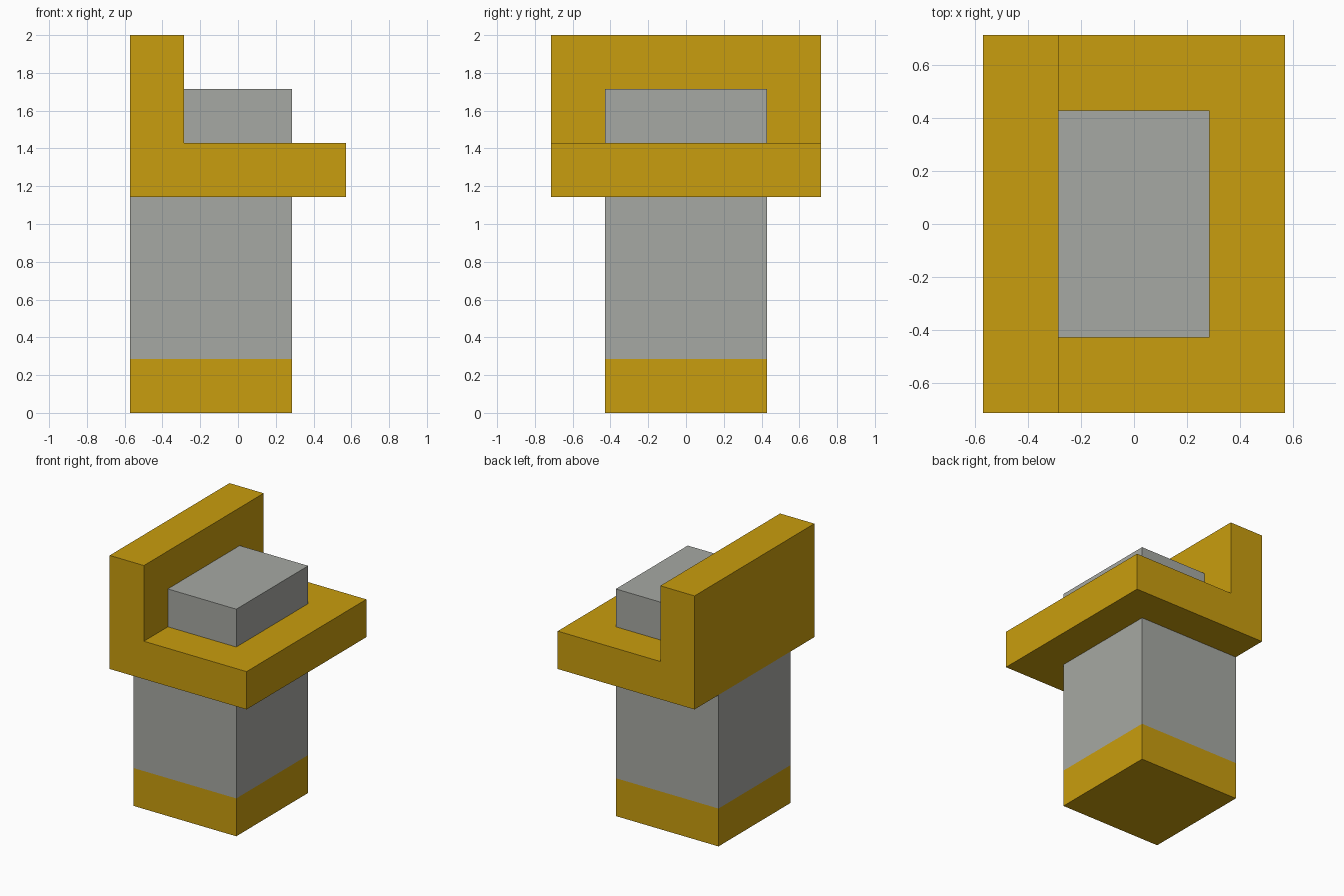
import bpy, bmesh
from mathutils import Vector

if "Cube" in bpy.data.objects:
    bpy.data.objects.remove(bpy.data.objects["Cube"])

U = 2 / 7  # modular unit: the model is seven units tall


def material(name, rgb):
    m = bpy.data.materials.new(name)
    m.diffuse_color = (*rgb, 1)
    m.use_nodes = True
    m.node_tree.nodes["Principled BSDF"].inputs["Base Color"].default_value = m.diffuse_color
    return m


gold = material("golden_yellow", (0.584, 0.337, 0.0044))
grey = material("stone_grey", (0.384, 0.394, 0.366))


def prism(name, profile, half_width, mats, cut_z=None):
    """Extrude an x-z profile (in units) along y; optionally split its colour at a height."""
    bm = bmesh.new()
    face = bm.faces.new([bm.verts.new((x * U, -half_width * U, z * U)) for x, z in profile])
    ext = bmesh.ops.extrude_face_region(bm, geom=[face], use_keep_orig=True)
    new_verts = [g for g in ext["geom"] if isinstance(g, bmesh.types.BMVert)]
    bmesh.ops.translate(bm, verts=new_verts, vec=Vector((0, 2 * half_width * U, 0)))
    if cut_z is not None:
        bmesh.ops.bisect_plane(bm, geom=bm.verts[:] + bm.edges[:] + bm.faces[:],
                               plane_co=(0, 0, cut_z * U), plane_no=(0, 0, 1))
        for f in bm.faces:
            f.material_index = int(f.calc_center_median().z > cut_z * U)
    bmesh.ops.recalc_face_normals(bm, faces=bm.faces[:])
    me = bpy.data.meshes.new(name)
    bm.to_mesh(me)
    bm.free()
    for m in mats:
        me.materials.append(m)
    ob = bpy.data.objects.new(name, me)
    bpy.context.collection.objects.link(ob)
    return ob


def rect(x0, x1, z0, z1):
    return [(x0, z0), (x1, z0), (x1, z1), (x0, z1)]


# Column with a golden foot band
prism("column", rect(-2, 1, 0, 4), 1.5, [gold, grey], cut_z=1)
# L-shaped brim: flat plate with an upright wall
prism("brim_and_wall", [(-2, 4), (2, 4), (2, 5), (-1, 5), (-1, 7), (-2, 7)], 2.5, [gold])
# Block resting on the plate against the wall
prism("top_block", rect(-1, 1, 5, 6), 1.5, [grey])
